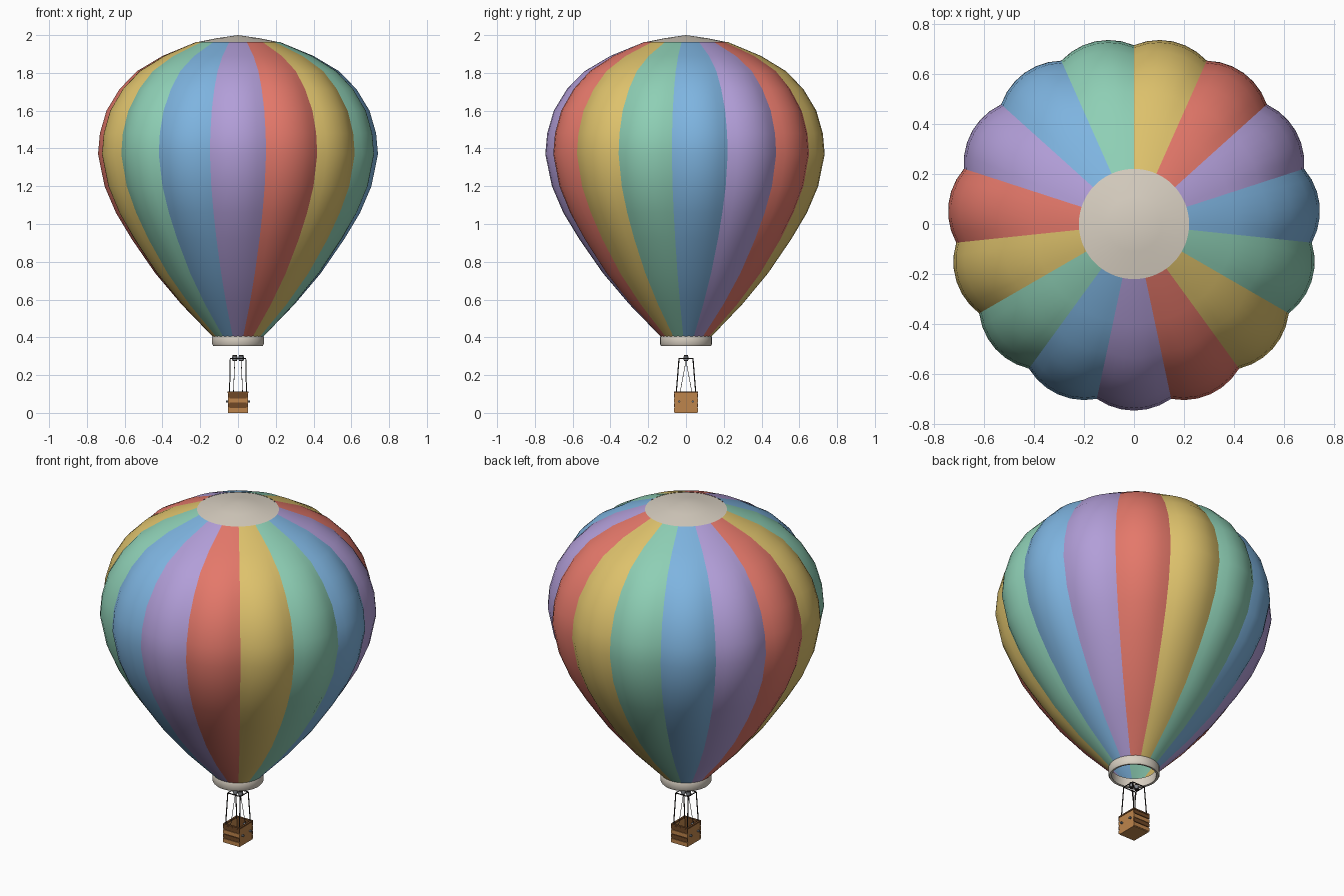
import bpy, bmesh, math
from mathutils import Vector

if "Cube" in bpy.data.objects:
    bpy.data.objects.remove(bpy.data.objects["Cube"])


def material(name, r, g, b):
    m = bpy.data.materials.new(name)
    lin = [((c / 255 + 0.055) / 1.055) ** 2.4 for c in (r, g, b)]
    m.diffuse_color = (*lin, 1)
    m.use_nodes = True
    m.node_tree.nodes["Principled BSDF"].inputs["Base Color"].default_value = m.diffuse_color
    return m


PURPLE = material("purple fabric", 178, 158, 216)
RED = material("red fabric", 228, 120, 106)
YELLOW = material("yellow fabric", 222, 194, 108)
GREEN = material("green fabric", 142, 207, 181)
BLUE = material("blue fabric", 126, 180, 224)
CREAM = material("cream fabric", 217, 208, 194)
WOOD = material("light wood", 190, 133, 76)
DARK_WOOD = material("dark wood", 112, 72, 38)
METAL = material("grey metal", 130, 134, 140)
BLACK = material("dark metal", 50, 46, 44)


def make(name, bm, mat, smooth=None):
    me = bpy.data.meshes.new(name)
    bm.to_mesh(me)
    bm.free()
    me.materials.append(mat)
    ob = bpy.data.objects.new(name, me)
    bpy.context.collection.objects.link(ob)
    if smooth:
        bpy.ops.object.select_all(action='DESELECT')
        ob.select_set(True)
        bpy.context.view_layer.objects.active = ob
        bpy.ops.object.shade_smooth_by_angle(angle=math.radians(smooth))
    return ob


def box(name, lo, hi, mat):
    bm = bmesh.new()
    bmesh.ops.create_cube(bm, size=1)
    for v in bm.verts:
        v.co = Vector([(a + b) / 2 + c * (b - a) for a, b, c in zip(lo, hi, v.co)])
    return make(name, bm, mat)


def rod(name, a, b, r, mat, sides=6):
    a, b = Vector(a), Vector(b)
    bm = bmesh.new()
    bmesh.ops.create_cone(bm, cap_ends=True, segments=sides, radius1=r, radius2=r, depth=(b - a).length)
    q = Vector((0, 0, 1)).rotation_difference(b - a)
    for v in bm.verts:
        v.co = q @ v.co + (a + b) / 2
    return make(name, bm, mat, 40)


def lathe(name, profile, sides, mat, closed):
    bm = bmesh.new()
    rings = [[bm.verts.new((r * math.cos(t), r * math.sin(t), z))
              for t in (math.tau * (i + 0.5) / sides for i in range(sides))] for r, z in profile]
    pairs = list(zip(rings, rings[1:])) + ([(rings[-1], rings[0])] if closed else [])
    for p, q in pairs:
        for i in range(sides):
            j = (i + 1) % sides
            bm.faces.new((p[i], p[j], q[j], q[i]))
    bmesh.ops.remove_doubles(bm, verts=bm.verts, dist=1e-5)
    bmesh.ops.dissolve_degenerate(bm, edges=bm.edges, dist=1e-5)
    return make(name, bm, mat, 35)


# Envelope: 15 bulging gores
PROFILE = [(.135, .405), (.30, .575), (.44, .74), (.565, .92), (.65, 1.06), (.71, 1.20),
           (.745, 1.37), (.735, 1.48), (.70, 1.60), (.63, 1.715), (.535, 1.81),
           (.40, 1.89), (.22, 1.964)]
COLOURS = [PURPLE, RED, YELLOW, GREEN, BLUE]
COUNT, STEPS = 15, 6
HALF = math.pi / COUNT
for g in range(COUNT):
    mid = -math.pi / 2 + 2 * HALF * g
    bm = bmesh.new()
    rows = []
    for k, (r, z) in enumerate(PROFILE):
        bulge = min(1, k / 4, (len(PROFILE) - 1 - k) / 3)
        row = []
        for s in range(STEPS + 1):
            u = 2 * s / STEPS - 1
            rad = r * (1 - 0.042 * bulge * u * u)
            t = mid + u * HALF
            row.append(bm.verts.new((rad * math.cos(t), rad * math.sin(t), z)))
        rows.append(row)
    for p, q in zip(rows, rows[1:]):
        for s in range(STEPS):
            bm.faces.new((p[s], p[s + 1], q[s + 1], q[s]))
    make(f"envelope_gore_{g + 1}", bm, COLOURS[g % 5], 40)

# Crown cap and mouth skirt
lathe("crown_cap", [(.222, 1.962), (.11, 1.984), (0, 2.0)], 30, CREAM, False)
lathe("mouth_skirt", [(.132, .355), (.138, .365), (.138, .402), (.133, .412), (.122, .41), (.12, .357)],
      30, CREAM, True)

# Basket: floor, plain side panels, slatted front and back
X, Y, H = .052, .06, .108
box("basket_floor", (-X, -Y, 0), (X, Y, .01), WOOD)
for s in (-1, 1):
    xs = sorted((s * X, s * (X - .007)))
    ys = sorted((s * (Y - .001), s * (Y - .007)))
    box("basket_side", (xs[0], -Y, .006), (xs[1], Y, H - .002), WOOD)
    box("basket_end_backing", (-X + .006, ys[0], .006), (X - .006, ys[1], H - .004), DARK_WOOD)
    for k in range(4):
        z = .004 + k * .026
        yp = sorted((s * (Y + .003), s * (Y - .002)))
        box("basket_slat", (-X - .002, yp[0], z), (X + .002, yp[1], z + .021),
            DARK_WOOD if k % 2 else WOOD)
    # Rim rails and side knobs
    rim = sorted((s * (X + .003), s * (X - .009)))
    box("basket_rim_side", (rim[0], -Y - .004, H - .004), (rim[1], Y + .004, H + .004), DARK_WOOD)
    rim = sorted((s * (Y + .004), s * (Y - .009)))
    box("basket_rim_end", (-X - .003, rim[0], H - .004), (X + .003, rim[1], H + .004), DARK_WOOD)
    for y in (-.036, .036):
        rod("basket_knob", (s * X, y, .06), (s * (X + .012), y, .06), .006, METAL, 8)

# Suspension poles, burner frame, burners, hoses and fuel tanks
FX, FY, FZ = .041, .037, .287
for sx in (-1, 1):
    for sy in (-1, 1):
        rod("suspension_pole", (sx * .045, sy * .052, .1), (sx * FX, sy * FY, FZ), .003, BLACK)
    rod("burner_frame_side", (sx * FX, -FY, FZ), (sx * FX, FY, FZ), .003, BLACK)
    rod("burner_frame_end", (-FX, sx * FY, FZ), (FX, sx * FY, FZ), .003, BLACK)
    rod("burner", (sx * .017, 0, .274), (sx * .017, 0, .306), .011, BLACK, 12)
    rod("burner_nozzle", (sx * .017, 0, .28), (sx * .017, 0, .298), .0135, METAL, 12)
    rod("fuel_hose", (sx * .017, 0, .275), (sx * .025, sx * .035, .09), .0015, BLACK)
    rod("fuel_tank", (sx * .025, sx * .035, .01), (sx * .025, sx * .035, .095), .014, METAL, 12)
rod("burner_crossbar", (-FX, 0, FZ), (FX, 0, FZ), .003, BLACK)
